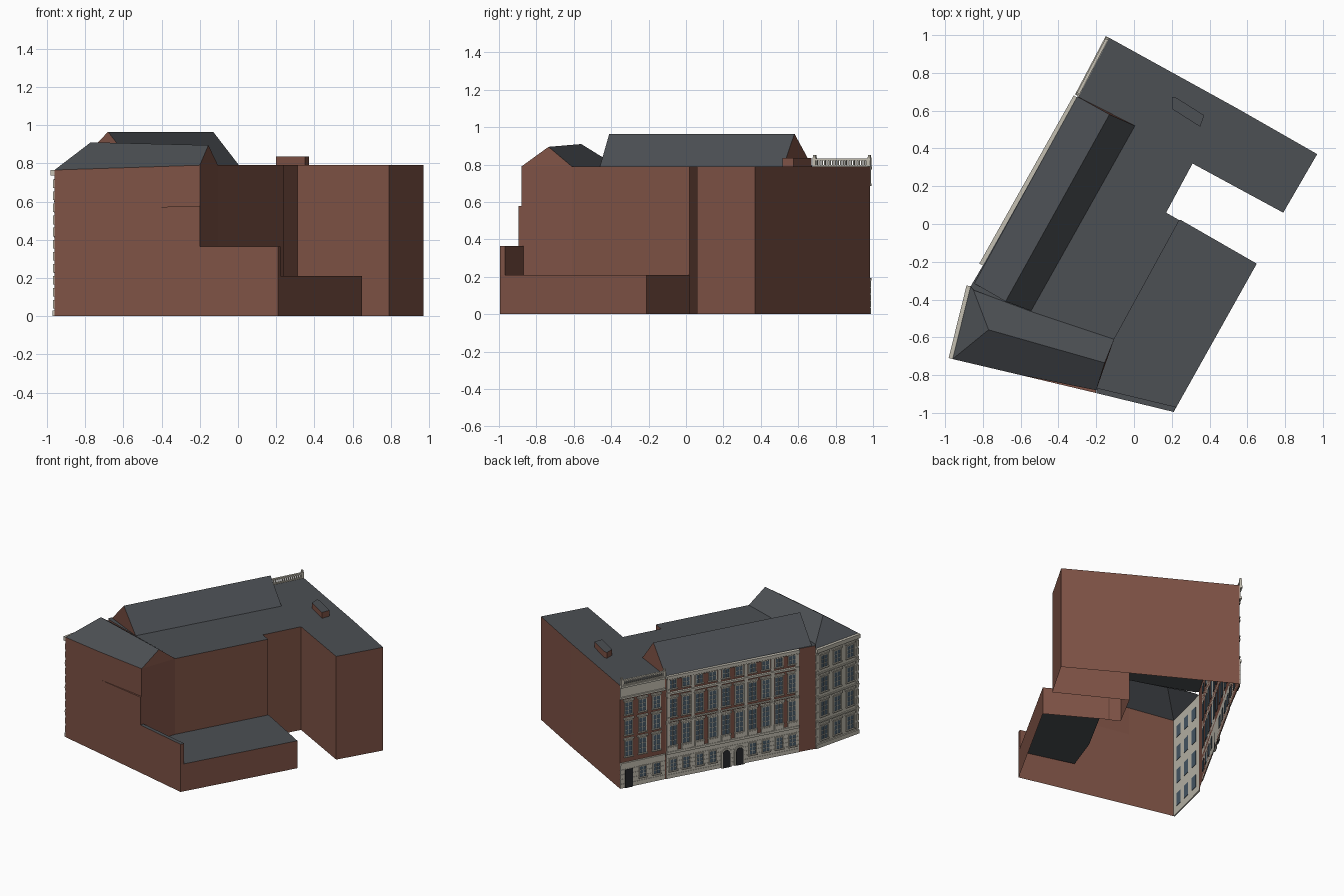
import bpy, bmesh, math
from mathutils import Vector

if "Cube" in bpy.data.objects:
    bpy.data.objects.remove(bpy.data.objects["Cube"])


def material(name, rgb):
    m = bpy.data.materials.new(name)
    m.diffuse_color = (*rgb, 1)
    m.use_nodes = True
    m.node_tree.nodes["Principled BSDF"].inputs["Base Color"].default_value = m.diffuse_color
    return m


BRICK = material("brick", (0.21, 0.085, 0.06))
SLATE = material("slate", (0.072, 0.079, 0.088))
STONE = material("stone", (0.56, 0.53, 0.45))
GLASS = material("glass", (0.07, 0.11, 0.15))
DARK = material("dark_door", (0.02, 0.022, 0.025))


def finish(name, bm, mat):
    me = bpy.data.meshes.new(name)
    bm.to_mesh(me)
    bm.free()
    me.materials.append(mat)
    ob = bpy.data.objects.new(name, me)
    bpy.context.collection.objects.link(ob)
    return ob


def faces(name, mat, polys):
    bm = bmesh.new()
    for poly in polys:
        bm.faces.new([bm.verts.new(v) for v in poly])
    bmesh.ops.remove_doubles(bm, verts=bm.verts, dist=1e-5)
    return finish(name, bm, mat)


def wall(p, q, z0, z1, z2=None):
    z2 = z1 if z2 is None else z2
    return [(*p, z0), (*q, z0), (*q, z2), (*p, z1)]


def flat(pts, z):
    return [(*p, z) for p in pts]


def walls(pts, z0, z1):
    return [wall(a, b, z0, z1) for a, b in zip(pts, pts[1:])]


H, LOW = 0.79, 0.21
# Plan corners, counter-clockwise from the north tip
N0, N1 = (-0.13, 0.985), (-0.293, 0.675)
M0, M1 = (-0.30, 0.67), (-0.80, -0.22)
P0, P1 = (-0.865, -0.33), (-0.96, -0.715)
S1, S2, F = (-0.62, -0.795), (-0.20, -0.895), (0.21, -0.995)
D, C = (-0.20, -0.88), (-0.105, -0.61)
E1, E2 = (0.65, -0.21), (0.25, 0.02)
REAR = [C, (0.24, 0.02), (0.17, 0.06), (0.31, 0.32), (0.79, 0.06), (0.97, 0.37), (0.55, 0.61), N0]

# Brick shell, open underneath
shell = [wall(N0, N1, 0, H), wall(N1, M0, 0, H), wall(M0, M1, 0, H), wall(M1, P0, 0, H),
         wall(P1, S1, 0, 0.765, 0.776), wall(S1, S2, 0, 0.565, 0.578),
         wall(S1, D, 0.565, 0.776, H), wall(S2, F, 0, 0.365), wall(S2, D, 0.36, 0.578),
         wall(F, E1, 0, LOW), wall(E1, E2, 0, LOW), wall(E2, REAR[1], 0, LOW),
         wall(D, C, LOW, H), wall(REAR[0], REAR[1], LOW, H),
         [(*S1, 0.565), (*S2, 0.578), (*D, 0.578)]]
shell += walls(REAR[1:], 0, H)
faces("brick_walls", BRICK, shell)
faces("corner_house_wall", STONE, [wall(P0, P1, 0, 0.765)])

# Flat roofs
B = (-0.85, -0.35)
faces("main_flat_roof", SLATE, [flat([N0, N1, M0, M1, P0, B, (-0.54, -0.465)] + REAR[:-1], H)])
faces("low_extension_roof", SLATE, [flat([D, F, E1, E2, REAR[1], C], LOW)])

# Screen wall along the low extension
G0, G1 = (-0.194, -0.868), (0.222, -0.968)
faces("screen_wall_inner", BRICK, [wall(G1, G0, LOW, 0.365), wall(F, G1, LOW, 0.365)])
faces("screen_wall_coping", SLATE, [flat([S2, F, G1, G0], 0.365)])

# Main pitched roof with brick gables
e0, e1 = (-0.30, 0.675, H), (-0.845, -0.315, H)
r0, r1 = (-0.13, 0.58, 0.965), (-0.68, -0.41, 0.965)
b0, b1 = (0.005, 0.52, H), (-0.545, -0.46, H)
faces("main_pitched_roof", SLATE, [[e0, e1, r1, r0], [r0, r1, b1, b0]])
faces("main_roof_gables", BRICK, [[e1, b1, r1], [b0, e0, r0]])

# Corner house roof: hip at the street, gable at the yard
R1, R2 = (-0.77, -0.56, 0.91), (-0.155, -0.735, 0.895)
A, Bz, Cz, Dz = (*P1, 0.765), (*B, 0.78), (*C, H), (*D, H)
faces("corner_house_roof", SLATE,
      [[A, (*S1, 0.776), Dz, R2, R1], [Cz, Bz, R1, R2], [Bz, (*P0, 0.765), A, R1]])
faces("corner_house_gable", BRICK, [[Dz, Cz, R2]])

# Roof stack
stack = [(0.20, 0.61), (0.35, 0.515), (0.372, 0.575), (0.225, 0.668), (0.20, 0.672)]
faces("roof_stack_walls", BRICK, walls(stack + stack[:1], H, 0.835))
faces("roof_stack_top", SLATE, [flat(stack, 0.835)])


class Facade:
    """Detail placed along a wall: u runs left to right, d runs outward."""

    def __init__(self, name, p, q):
        self.name, self.p = name, Vector((*p, 0))
        d = Vector((*q, 0)) - self.p
        self.length = d.length
        self.u = d.normalized()
        self.n = self.u.cross(Vector((0, 0, 1)))
        self.parts = {}

    def prism(self, part, mat, pts, d0, d1):
        bm = self.parts.setdefault(part, (bmesh.new(), mat))[0]
        rings = [[bm.verts.new(self.p + self.u * u + self.n * d + Vector((0, 0, z)))
                  for u, z in pts] for d in (d0, d1)]
        bm.faces.new(rings[0][::-1])
        bm.faces.new(rings[1])
        for i in range(len(pts)):
            j = (i + 1) % len(pts)
            bm.faces.new([rings[0][i], rings[0][j], rings[1][j], rings[1][i]])

    def box(self, part, mat, u0, u1, z0, z1, d1, d0=0.0):
        self.prism(part, mat, [(u0, z0), (u1, z0), (u1, z1), (u0, z1)], d0, d1)

    def band(self, z0, z1, d1, part="bands"):
        self.box(part, STONE, 0, self.length, z0, z1, d1)

    def window(self, c, z0, z1, w, hood=0.0, rows=3, base=0.0):
        h, t = w / 2, 0.006
        self.box("glass", GLASS, c - h, c + h, z0, z1, base + 0.003, -0.003)
        for s in (-1, 1):
            x = c + s * (h + t / 2)
            self.box("window_surrounds", STONE, x - t / 2, x + t / 2, z0, z1, base + 0.008)
        self.box("window_surrounds", STONE, c - h - t, c + h + t, z1, z1 + t, base + 0.008)
        self.box("sills", STONE, c - h - 0.01, c + h + 0.01, z0 - 0.008, z0, base + 0.013)
        self.box("glazing_bars", STONE, c - 0.0015, c + 0.0015, z0, z1, base + 0.005)
        for k in range(1, rows):
            z = z0 + (z1 - z0) * k / rows
            self.box("glazing_bars", STONE, c - h, c + h, z - 0.0015, z + 0.0015, base + 0.005)
        if hood:
            self.box("hoods", STONE, c - h - 0.014, c + h + 0.014, z1 + 0.012, z1 + 0.024, hood)

    def arch_door(self, c, w, spring, base):
        for part, mat, r, d in (("door_arches", STONE, w / 2 + 0.012, base + 0.008),
                                ("doors", DARK, w / 2, base + 0.010)):
            arc = [(c + r * math.cos(a * math.pi / 8), spring + r * math.sin(a * math.pi / 8)) for a in range(9)]
            self.prism(part, mat, [(c - r, 0), (c + r, 0)] + arc, 0, d)

    def rustication(self, top, courses):
        self.band(0, top, 0.003, "ground_stone")
        s = top / courses
        for k in range(courses):
            self.band(k * s + 0.002, (k + 1) * s - 0.002, 0.006, "ground_stone")

    def done(self):
        for part, (bm, mat) in self.parts.items():
            bmesh.ops.recalc_face_normals(bm, faces=bm.faces)
            finish(f"{self.name}_{part}", bm, mat)


# North house: three bays, stone parapet panel, balustrade
f = Facade("north_house", N0, N1)
L = f.length
f.rustication(0.18, 5)
f.band(0.18, 0.195, 0.014)
f.band(0.69, 0.775, 0.006, "parapet_panel")
f.band(0.685, 0.70, 0.016)
f.band(0.775, 0.79, 0.022)
for i in range(3):
    c = L * (0.19 + 0.31 * i)
    for z0, z1 in ((0.24, 0.355), (0.405, 0.51), (0.56, 0.65)):
        f.window(c, z0, z1, 0.052, 0.012)
    if i:
        f.window(c, 0.06, 0.14, 0.05, base=0.006)
    else:
        f.box("door", DARK, c - 0.03, c + 0.03, 0, 0.14, 0.010)
f.box("balustrade", STONE, 0, L, 0.79, 0.797, 0.016, 0.002)
f.box("balustrade", STONE, 0, L, 0.822, 0.832, 0.017, 0.001)
for k in range(22):
    u = L * (k + 0.5) / 22
    f.box("balustrade", STONE, u - 0.0035, u + 0.0035, 0.797, 0.822, 0.013, 0.005)
for u in (0.01, L - 0.01):
    f.box("balustrade", STONE, u - 0.009, u + 0.009, 0.79, 0.838, 0.019, -0.001)
    f.box("balustrade", STONE, u - 0.006, u + 0.006, 0.838, 0.852, 0.016, 0.003)
f.done()

# Main range: ten bays, rusticated ground floor, twin arched doors
f = Facade("main_range", M0, M1)
L = f.length
f.rustication(0.19, 6)
f.band(0.19, 0.208, 0.016)
f.band(0.432, 0.442, 0.010)
f.band(0.645, 0.66, 0.018)
f.band(0.765, 0.79, 0.022)
for i in range(10):
    c = L * (i + 0.5) / 10
    f.window(c, 0.25, 0.40, 0.056, 0.016, rows=4)
    f.window(c, 0.47, 0.605, 0.056, 0.014, rows=4)
    f.window(c, 0.685, 0.75, 0.05, rows=2)
    f.box("balconies", STONE, c - 0.036, c + 0.036, 0.208, 0.24, 0.012)
    if i in (4, 5):
        f.arch_door(c, 0.056, 0.105, 0.006)
    else:
        f.window(c, 0.06, 0.145, 0.05, base=0.006)
for i in (0, 2, 4, 6, 8, 10):
    c = min(max(L * i / 10, 0.014), L - 0.014)
    for z0, z1 in ((0.208, 0.432), (0.442, 0.645), (0.66, 0.765)):
        f.box("pilasters", STONE if i in (0, 10) else BRICK, c - 0.012, c + 0.012, z0, z1, 0.008)
    for z in (0.415, 0.628):
        f.box("capitals", STONE, c - 0.014, c + 0.014, z, z + 0.017, 0.014)
for k in range(50):
    u = L * (k + 0.5) / 50
    f.box("dentils", STONE, u - 0.005, u + 0.005, 0.755, 0.765, 0.015)
f.done()

# Corner house: pale three-bay front with four storeys
f = Facade("corner_house", P0, P1)
L = f.length
for z in (0.19, 0.375, 0.56):
    f.band(z, z + 0.010, 0.009)
f.band(0, 0.03, 0.010)
f.band(0.735, 0.765, 0.022)
for i in range(3):
    c = L * (0.2 + 0.3 * i)
    for z0, z1 in ((0.055, 0.155), (0.235, 0.345), (0.42, 0.53), (0.605, 0.695)):
        f.window(c, z0, z1, 0.06, 0.012)
for u in (0.012, L - 0.012):
    for k in range(11):
        f.box("quoins", STONE, u - 0.012, u + 0.012, 0.04 + k * 0.063, 0.085 + k * 0.063, 0.007)
f.done()
